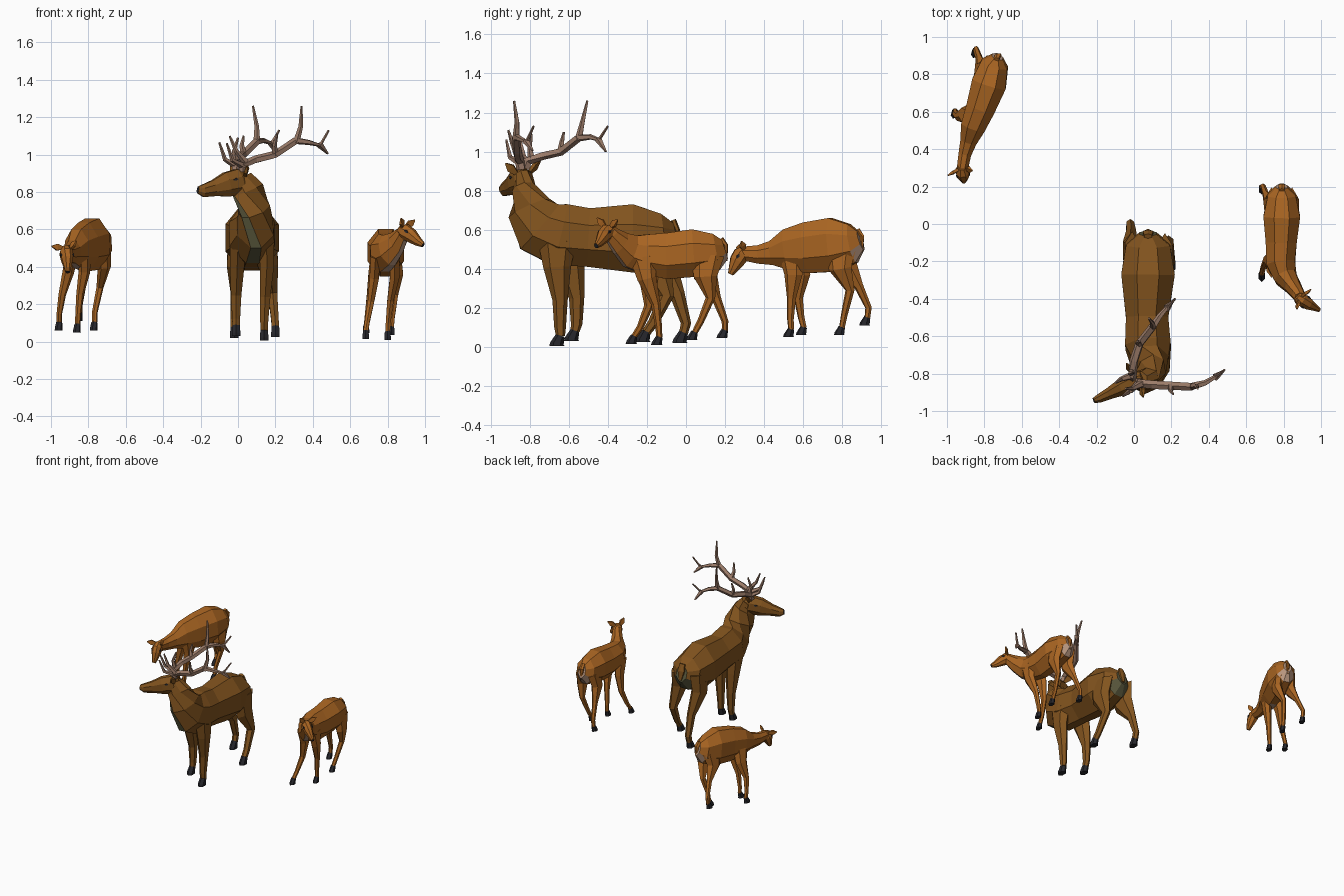
import bpy, bmesh, math
from mathutils import Vector as V


def material(name, *rgb):
    m = bpy.data.materials.new(name)
    m.diffuse_color = (*rgb, 1)
    return m


STAG = material("dark_coat", .225, .088, .013)
DOE = material("red_coat", .40, .13, .016)
SHADE = material("dark_underside", .11, .105, .05)
PALE = material("pale_underside", .50, .32, .22)
HORN = material("horn", .33, .20, .14)
BLACK = material("black", .02, .02, .025)


def loft(name, rings, mats, n=8, side=None, pale=None, keel=1):
    """Skin elliptical rings (x, y, z, half width, half height) along a path."""
    bm = bmesh.new()
    pts = [V(r[:3]) for r in rings]
    last = len(pts) - 1
    loops = []
    for i, r in enumerate(rings):
        t = V((0, 0, 0))
        if i > 0:
            t += (pts[i] - pts[i - 1]).normalized()
        if i < last:
            t += (pts[i + 1] - pts[i]).normalized()
        t.normalize()
        s = V(side) if side else t.cross(V((0, 0, 1)))
        s = (s - t * s.dot(t)).normalized()
        u = s.cross(t)
        g = 1 / math.cos(math.pi / n)
        loop = []
        for k in range(n):
            a = 2 * math.pi * (k + .5) / n
            w = r[3] * (keel if math.sin(a) < -.7 else 1)      # narrower belly
            loop.append(bm.verts.new(pts[i] + s * w * g * math.cos(a) + u * r[4] * g * math.sin(a)))
        loops.append(loop)
    for i in range(last):
        for k in range(n):
            j = (k + 1) % n
            f = bm.faces.new((loops[i][k], loops[i][j], loops[i + 1][j], loops[i + 1][k]))
            if pale and pale(i, k):
                f.material_index = 1
    for end, idx in ((loops[0], -1), (loops[-1], last)):
        f = bm.faces.new(end)
        if pale and pale(idx, 0):
            f.material_index = 1
    bmesh.ops.recalc_face_normals(bm, faces=bm.faces)
    me = bpy.data.meshes.new(name)
    bm.to_mesh(me)
    bm.free()
    for m in mats:
        me.materials.append(m)
    ob = bpy.data.objects.new(name, me)
    bpy.context.collection.objects.link(ob)
    return ob


def leg(name, pts, foot, sizes, coat, fwd, s):
    """Leg through pts down to the hoof, whose sole centre is foot."""
    fwd = V(fwd).normalized()
    side = fwd.cross(V((0, 0, 1)))
    foot = V(foot)
    ankle = foot + V((0, 0, .05 * s)) - fwd * .012 * s
    path = [V(p) for p in pts] + [ankle]
    loft(name, [(*p, *z) for p, z in zip(path, sizes)], [coat], 6, side)
    loft(name + "_hoof", [(*(ankle + V((0, 0, .004))), .02 * s, .02 * s),
                          (*(foot + V((0, 0, .012 * s)) + fwd * .006 * s), .023 * s, .03 * s),
                          (*(foot + fwd * .006 * s), .023 * s, .034 * s)], [BLACK], 6, side)


def ear(name, base, tip, w, coat):
    b, t = V(base), V(tip)
    loft(name, [(*b, w * .5, w * .4), (*b.lerp(t, .5), w, w * .45), (*t, .003, .003)],
         [coat], 4, (.3, .3, .9))


def eyes(name, rings, off):
    """Small dark eyes on both sides of the head, at its second ring."""
    a, b = V(rings[1][:3]), V(rings[2][:3])
    d = (b - a).normalized()
    s = d.cross(V((0, 0, 1))).normalized()
    c = a.lerp(b, .55) + s.cross(d) * off * .45
    for q, lab in ((1, "right"), (-1, "left")):
        p = c + s * off * q
        loft(f"{name}_eye_{lab}", [(*(p - d * .013), .002, .002), (*p, .005, .007),
                                   (*(p + d * .013), .002, .002)], [BLACK], 4)


HIND = [(.038, .105), (.04, .08), (.025, .034), (.02, .023), (.02, .02)]
FORE = [(.042, .085), (.038, .062), (.028, .034), (.021, .026), (.02, .02)]
HIND_D = [(.026, .075), (.028, .052), (.016, .021), (.013, .015), (.013, .013)]
FORE_D = [(.026, .06), (.025, .042), (.017, .021), (.013, .015), (.013, .013)]


def under(lo, hi):
    """Rump patch plus a strip along the throat."""
    return lambda i, k: i == -1 or (i == 0 and k in (4, 5, 6)) or (lo <= i < hi and k == 5)


# Stag body, neck, head and tail
loft("stag_body", [
    (.075, -.05, .575, .045, .06), (.075, -.11, .56, .118, .122), (.075, -.27, .555, .143, .175),
    (.07, -.5, .56, .113, .15), (.075, -.65, .575, .122, .16), (.09, -.75, .615, .098, .15),
    (.085, -.805, .71, .074, .115), (.052, -.83, .81, .053, .085), (.02, -.83, .88, .042, .055)],
    [STAG, SHADE], pale=under(4, 8), keel=.7)
head = [(.05, -.815, .875, .028, .035), (.01, -.835, .855, .048, .07), (-.06, -.87, .84, .046, .065),
        (-.13, -.905, .82, .031, .043), (-.185, -.932, .807, .024, .034), (-.215, -.944, .812, .014, .018)]
loft("stag_head", head, [STAG, BLACK], pale=lambda i, k: i == 5)
eyes("stag", head, .047)
loft("stag_tail", [(.075, -.065, .65, .02, .012), (.075, -.045, .60, .028, .012),
                   (.075, -.035, .53, .01, .008)], [STAG], 6, (1, 0, 0))
ear("stag_ear_left", (.0, -.80, .895), (-.04, -.745, .955), .022, STAG)
ear("stag_ear_right", (.04, -.87, .89), (.05, -.925, .94), .022, STAG)

# Stag legs
F = (0, -1, 0)
leg("stag_front_leg_right", [(.152, -.66, .54), (.155, -.66, .41), (.145, -.645, .24), (.14, -.645, .1)],
    (.14, -.655, 0.005), FORE, STAG, F, 1)
leg("stag_front_leg_left", [(.0, -.63, .54), (-.005, -.59, .40), (-.01, -.56, .25), (-.01, -.56, .12)],
    (-.01, -.58, .03), FORE, STAG, F, 1)
leg("stag_hind_leg_right", [(.165, -.17, .56), (.175, -.17, .42), (.185, -.1, .26), (.197, -.17, .12)],
    (.2, -.215, .025), HIND, STAG, F, 1)
leg("stag_hind_leg_left", [(-.01, -.16, .56), (-.02, -.14, .42), (-.015, -.045, .27), (-.02, 0, .12)],
    (-.02, -.025, .02), HIND, STAG, F, 1)


# Antlers: one tapering beam each, with tines
def horn(name, pts, r0, r1):
    m = len(pts) - 1
    loft(name, [(*p, r0 + (r1 - r0) * i / m, (r0 + (r1 - r0) * i / m) * .9)
                for i, p in enumerate(pts)], [HORN], 5, (.6, -.8, 0))


antlers = {
    "left": [
        [(-.01, -.82, .91), (-.01, -.81, .95), (.0, -.73, .98), (.03, -.64, 1.0), (.1, -.55, 1.07)],
        [(.1, -.55, 1.06), (.1, -.53, 1.15), (.08, -.505, 1.26)],
        [(.1, -.55, 1.07), (.14, -.49, 1.075), (.18, -.445, 1.06), (.22, -.40, 1.13)],
        [(.175, -.45, 1.065), (.21, -.41, 1.0)],
        [(.03, -.64, 1.0), (.02, -.635, 1.05), (.03, -.625, 1.1)],
        [(-.01, -.81, .94), (-.07, -.83, .975), (-.1, -.85, 1.065)],
        [(-.01, -.79, .96), (-.02, -.80, 1.02), (.0, -.79, 1.09)]],
    "right": [
        [(.025, -.845, .91), (.03, -.85, .95), (.1, -.86, .975), (.2, -.865, 1.0), (.31, -.87, 1.075)],
        [(.31, -.87, 1.06), (.335, -.865, 1.15), (.34, -.88, 1.26)],
        [(.31, -.87, 1.075), (.38, -.85, 1.065), (.44, -.815, 1.05), (.485, -.78, 1.13)],
        [(.435, -.82, 1.055), (.48, -.785, 1.005)],
        [(.2, -.865, 1.0), (.195, -.89, 1.05), (.21, -.91, 1.11)],
        [(.03, -.85, .94), (-.03, -.90, .97), (-.06, -.92, 1.06)],
        [(.04, -.855, .96), (-.01, -.88, 1.02), (-.045, -.88, 1.1)]]}
for lab, parts in antlers.items():
    for i, p in enumerate(parts):
        horn(f"antler_{lab}_{'beam' if i == 0 else f'tine_{i}'}", p,
             .021 if i == 0 else .017, .018 if i == 0 else .005)

# First doe, head raised and turned
loft("doe_one_body", [
    (.79, .2, .5, .03, .05), (.79, .155, .485, .075, .095), (.79, .04, .48, .098, .122),
    (.787, -.1, .465, .083, .118), (.785, -.21, .475, .077, .102), (.81, -.285, .49, .06, .085),
    (.85, -.335, .53, .043, .062), (.88, -.38, .575, .034, .042), (.888, -.395, .6, .028, .03)],
    [DOE, PALE], pale=under(4, 8), keel=.8)
head = [(.868, -.384, .605, .022, .022), (.89, -.4, .59, .035, .04), (.928, -.425, .565, .031, .036),
        (.962, -.444, .535, .019, .024), (.99, -.46, .517, .011, .013)]
loft("doe_one_head", head, [DOE, BLACK], pale=lambda i, k: i == 4)
eyes("doe_one", head, .032)
ear("doe_one_ear_left", (.9, -.385, .615), (.945, -.35, .65), .018, DOE)
ear("doe_one_ear_right", (.88, -.415, .615), (.872, -.455, .66), .018, DOE)
loft("doe_one_tail", [(.79, .18, .555, .014, .01), (.79, .205, .52, .018, .01),
                      (.79, .205, .44, .006, .006)], [DOE], 6, (1, 0, 0))
leg("doe_one_front_leg_right", [(.838, -.22, .46), (.838, -.2, .35), (.815, -.155, .22), (.803, -.14, .1)],
    (.80, -.145, .01), FORE_D, DOE, F, .75)
leg("doe_one_front_leg_left", [(.735, -.22, .46), (.728, -.19, .34), (.71, -.19, .21), (.69, -.235, .1)],
    (.683, -.275, .015), FORE_D, DOE, F, .75)
leg("doe_one_hind_leg_right", [(.845, .11, .47), (.855, .1, .36), (.84, .125, .25), (.825, .075, .13)],
    (.82, .035, .035), HIND_D, DOE, F, .75)
leg("doe_one_hind_leg_left", [(.735, .11, .47), (.725, .1, .36), (.705, .155, .25), (.69, .2, .13)],
    (.685, .19, .045), HIND_D, DOE, F, .75)

# Second doe, head lowered
loft("doe_two_body", [
    (-.73, .895, .545, .03, .05), (-.745, .855, .53, .073, .1), (-.775, .75, .522, .093, .138),
    (-.82, .62, .507, .078, .13), (-.86, .52, .497, .066, .105), (-.885, .44, .48, .044, .062),
    (-.905, .37, .473, .034, .047), (-.918, .29, .478, .03, .035)],
    [DOE, PALE], pale=under(3, 5), keel=.8)
head = [(-.92, .305, .505, .02, .02), (-.918, .285, .475, .035, .042), (-.914, .262, .44, .031, .038),
        (-.911, .243, .4, .02, .025), (-.91, .228, .372, .012, .014)]
loft("doe_two_head", head, [DOE, BLACK], pale=lambda i, k: i == 4)
eyes("doe_two", head, .032)
ear("doe_two_ear_left", (-.94, .29, .5), (-.995, .26, .51), .018, DOE)
ear("doe_two_ear_right", (-.895, .295, .5), (-.865, .285, .54), .018, DOE)
loft("doe_two_tail", [(-.735, .88, .6, .014, .01), (-.727, .902, .565, .018, .01),
                      (-.725, .9, .485, .006, .006)], [DOE], 6, (1, .3, 0))
G = (-.3, -1, 0)
leg("doe_two_front_leg_right", [(-.82, .54, .48), (-.822, .55, .37), (-.845, .54, .25), (-.855, .535, .14)],
    (-.86, .53, .05), FORE_D, DOE, G, .75)
leg("doe_two_front_leg_left", [(-.885, .57, .48), (-.908, .59, .37), (-.94, .575, .25), (-.955, .59, .15)],
    (-.958, .595, .06), FORE_D, DOE, G, .75)
leg("doe_two_hind_leg_right", [(-.718, .79, .51), (-.715, .79, .4), (-.738, .84, .29), (-.765, .81, .16)],
    (-.77, .79, .06), HIND_D, DOE, G, .75)
leg("doe_two_hind_leg_left", [(-.81, .82, .51), (-.82, .82, .41), (-.828, .885, .31), (-.845, .935, .2)],
    (-.85, .92, .11), HIND_D, DOE, G, .75)
